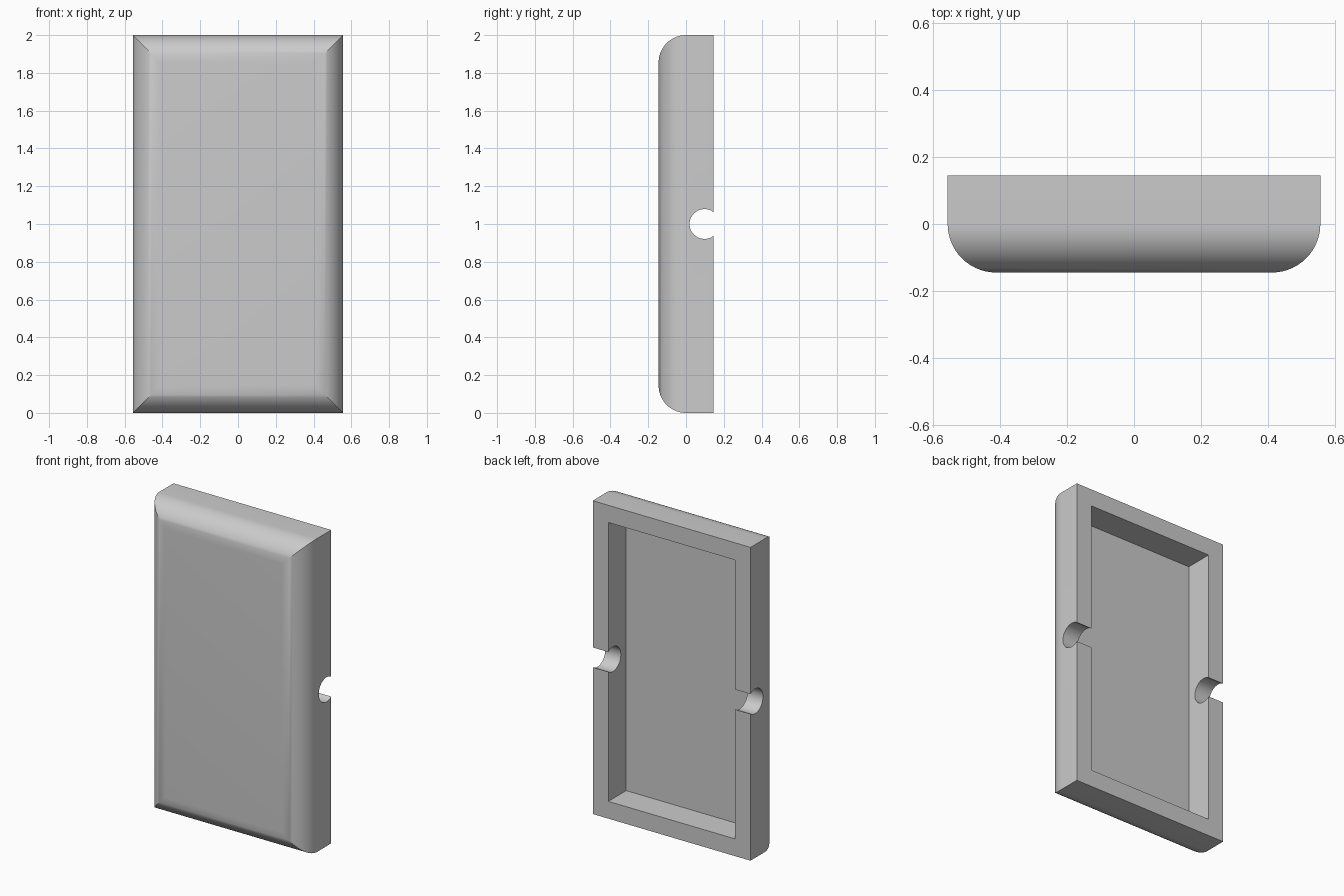
import bpy, bmesh
from math import sin, cos, pi

if "Cube" in bpy.data.objects:
    bpy.data.objects.remove(bpy.data.objects["Cube"], do_unlink=True)

HALF_W, HALF_D, HEIGHT = 0.557, 0.145, 2.0
ROUND, WALL, STEPS = 0.145, 0.11, 14
HOLE_Y, HOLE_R = 0.098, 0.079

grey = bpy.data.materials.new("light grey")
grey.use_nodes = True
colour = (0.6, 0.6, 0.6, 1)
grey.diffuse_color = colour
grey.node_tree.nodes["Principled BSDF"].inputs["Base Color"].default_value = colour


def ring(bm, inset, y):
    """Rectangular loop, pulled in from the outer border by inset."""
    x = HALF_W - inset
    corners = ((-x, inset), (x, inset), (x, HEIGHT - inset), (-x, HEIGHT - inset))
    return [bm.verts.new((cx, y, cz)) for cx, cz in corners]


# Section from the centre of the front, round the edge, to the pocket floor
section = []
for i in range(STEPS + 1):
    a = pi / 2 * i / STEPS
    section.append((ROUND * (1 - sin(a)), -HALF_D + ROUND * (1 - cos(a))))
section += [(0, HALF_D), (WALL, HALF_D), (WALL, -HALF_D + WALL)]

# Cover shell with mitred rounded front edges and a hollow back
bm = bmesh.new()
rings = [ring(bm, inset, y) for inset, y in section]
bm.faces.new(rings[0])
bm.faces.new(rings[-1])
for a, b in zip(rings, rings[1:]):
    for i in range(4):
        j = (i + 1) % 4
        bm.faces.new((a[i], a[j], b[j], b[i]))
bmesh.ops.recalc_face_normals(bm, faces=bm.faces)
mesh = bpy.data.meshes.new("cover_shell")
bm.to_mesh(mesh)
bm.free()
mesh.materials.append(grey)
shell = bpy.data.objects.new("cover_shell", mesh)
bpy.context.collection.objects.link(shell)

# Round snap-in notches through both side walls
bpy.ops.mesh.primitive_cylinder_add(vertices=48, radius=HOLE_R, depth=2 * HALF_W + 0.2,
                                    location=(0, HOLE_Y, HEIGHT / 2), rotation=(0, pi / 2, 0))
cutter = bpy.context.object
cutter.name = "notch_cutter"
cutter.hide_render = True
cutter.data.materials.append(grey)

cut = shell.modifiers.new("notches", "BOOLEAN")
cut.operation = "DIFFERENCE"
cut.solver = "EXACT"
cut.object = cutter

bpy.ops.object.select_all(action="DESELECT")
shell.select_set(True)
bpy.context.view_layer.objects.active = shell
bpy.ops.object.modifier_apply(modifier=cut.name)
bpy.data.objects.remove(cutter, do_unlink=True)
bpy.ops.object.shade_smooth_by_angle(angle=pi / 6)
